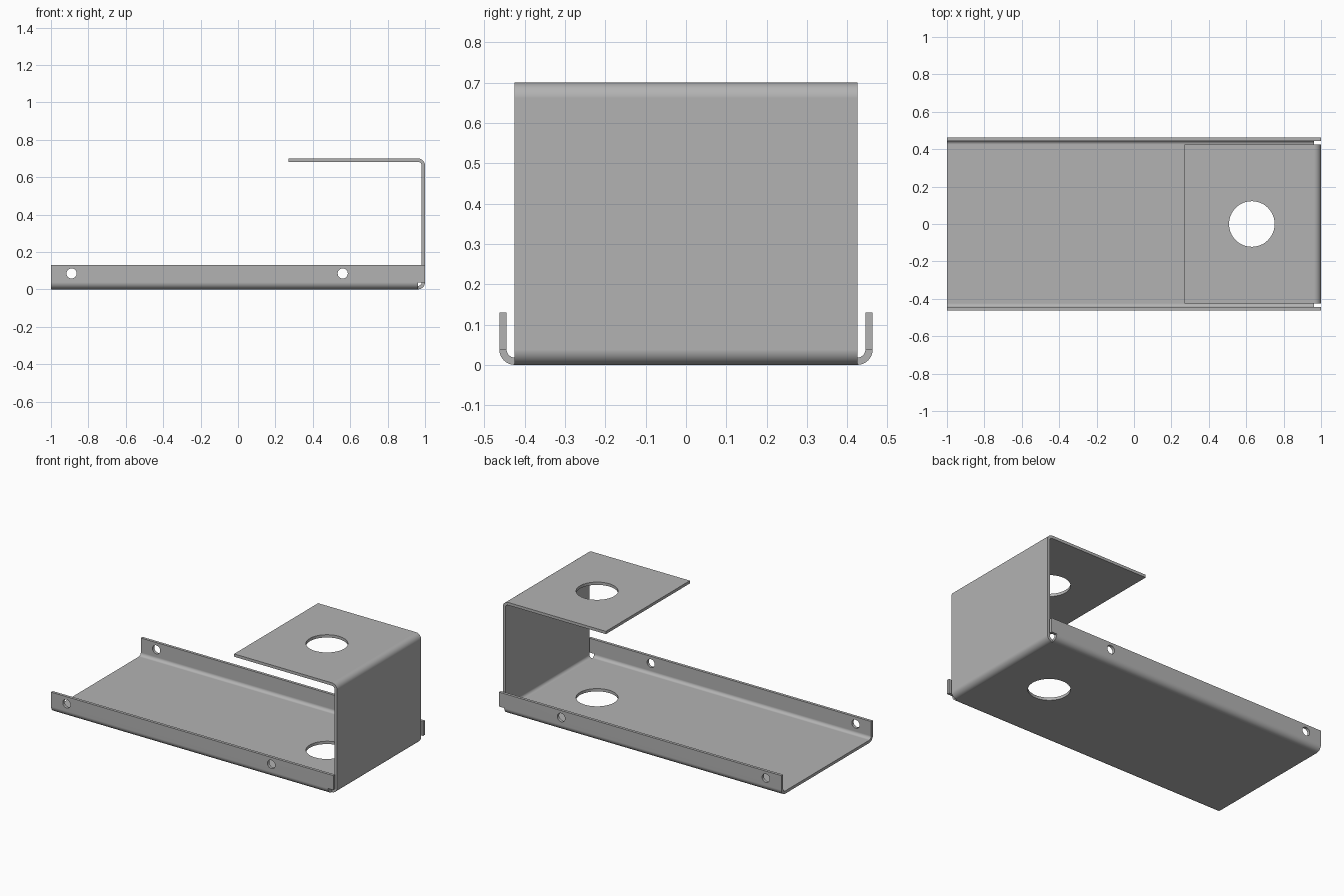
import bpy, bmesh, math

cube = bpy.data.objects.get("Cube")
if cube:
    bpy.data.objects.remove(cube)

THICK = 0.018      # sheet thickness
BEND = 0.038       # outer bend radius
HALF_W = 0.425     # half width of floor, wall and roof
SIDE_Y = HALF_W + BEND
NOTCH_X = 1 - BEND
SEGS = 10


def arc(cx, cz, start, end):
    """Points of a bend around a centre, angles in degrees."""
    out = []
    for i in range(SEGS + 1):
        a = math.radians(start + (end - start) * i / SEGS)
        out.append((cx + BEND * math.cos(a), cz + BEND * math.sin(a)))
    return out


def add_quad(bm, corners):
    bm.faces.new([bm.verts.new(c) for c in corners])


def drill(target, location, radius, depth, rotation=(0, 0, 0)):
    bpy.ops.mesh.primitive_cylinder_add(vertices=48, radius=radius, depth=depth,
                                        location=location, rotation=rotation)
    cutter = bpy.context.object
    cutter.hide_render = True
    mod = target.modifiers.new("hole", 'BOOLEAN')
    mod.operation = 'DIFFERENCE'
    mod.solver = 'EXACT'
    mod.object = cutter
    bpy.context.view_layer.objects.active = target
    bpy.ops.object.modifier_apply(modifier=mod.name)
    bpy.data.objects.remove(cutter)


# Outer skin of the folded sheet
bm = bmesh.new()

# Floor, end wall and roof as one folded ribbon
ribbon = [(-1, 0)] + arc(NOTCH_X, BEND, -90, 0)
ribbon += arc(NOTCH_X, 0.70 - BEND, 0, 90) + [(0.27, 0.70)]
for (x0, z0), (x1, z1) in zip(ribbon, ribbon[1:]):
    add_quad(bm, [(x0, -HALF_W, z0), (x0, HALF_W, z0),
                  (x1, HALF_W, z1), (x1, -HALF_W, z1)])

# Side flanges; their bends stop short of the end wall, leaving corner notches
for side in (-1, 1):
    profile = arc(HALF_W, BEND, -90, 0) + [(SIDE_Y, 0.13)]
    strips = [(-1, NOTCH_X, a, b) for a, b in zip(profile, profile[1:])]
    strips.append((NOTCH_X, 1, profile[-2], profile[-1]))
    for xa, xb, (y0, z0), (y1, z1) in strips:
        quad = [(xa, side * y0, z0), (xb, side * y0, z0),
                (xb, side * y1, z1), (xa, side * y1, z1)]
        add_quad(bm, quad if side < 0 else quad[::-1])

bmesh.ops.remove_doubles(bm, verts=bm.verts, dist=0.0005)
mesh = bpy.data.meshes.new("folded_bracket")
bm.to_mesh(mesh)
bm.free()
bracket = bpy.data.objects.new("folded_bracket", mesh)
bpy.context.collection.objects.link(bracket)

# Give the sheet its thickness
bpy.context.view_layer.objects.active = bracket
solid = bracket.modifiers.new("thickness", 'SOLIDIFY')
solid.thickness = THICK
solid.offset = -1
solid.use_even_offset = True
bpy.ops.object.modifier_apply(modifier=solid.name)

# Large aligned holes through floor and roof, small ones through the flanges
drill(bracket, (0.63, 0, 0.35), 0.122, 1)
for x in (-0.89, 0.56):
    drill(bracket, (x, 0, 0.085), 0.027, 1.2, (math.pi / 2, 0, 0))

# Plain grey metal
grey = bpy.data.materials.new("sheet_grey")
grey.use_nodes = True
colour = (0.45, 0.45, 0.45, 1)
grey.diffuse_color = colour
grey.node_tree.nodes["Principled BSDF"].inputs["Base Color"].default_value = colour
bracket.data.materials.clear()
bracket.data.materials.append(grey)
for face in bracket.data.polygons:
    face.material_index = 0

# Smooth bends, crisp sheet edges
bpy.ops.object.select_all(action='DESELECT')
bracket.select_set(True)
bpy.context.view_layer.objects.active = bracket
bpy.ops.object.shade_smooth_by_angle(angle=math.radians(30))
weighted = bracket.modifiers.new("flat_panels", 'WEIGHTED_NORMAL')
weighted.keep_sharp = True
